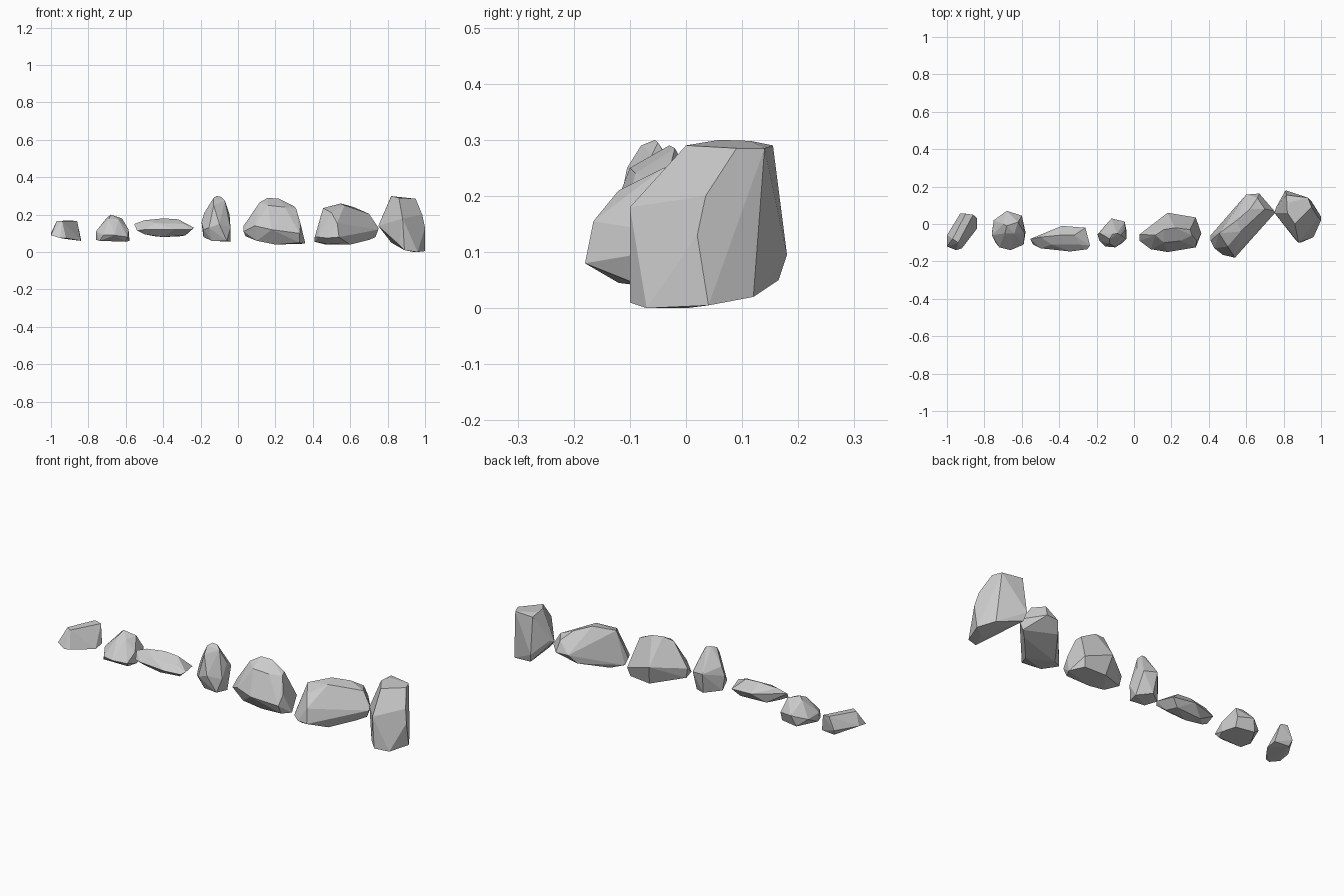
import bpy, bmesh, math


def rock(name, crown, belt, foot):
    """Chiselled stone: convex skin over three loose outlines, near-flat facets merged."""
    bm = bmesh.new()
    for p in crown + belt + foot:
        bm.verts.new(p)
    hull = bmesh.ops.convex_hull(bm, input=bm.verts[:])
    junk = {g for g in hull["geom_interior"] + hull["geom_unused"]
            if isinstance(g, bmesh.types.BMVert)}
    bmesh.ops.delete(bm, geom=list(junk), context='VERTS')
    bmesh.ops.dissolve_limit(bm, angle_limit=math.radians(8),
                             verts=bm.verts[:], edges=bm.edges[:])
    bmesh.ops.recalc_face_normals(bm, faces=bm.faces[:])
    mesh = bpy.data.meshes.new(name)
    bm.to_mesh(mesh)
    bm.free()
    bpy.context.collection.objects.link(bpy.data.objects.new(name, mesh))


# small slanted stone at the left end
rock("end_pebble",
     [(-.97, -.08, .165), (-.94, -.10, .165), (-.90, .055, .17), (-.86, .05, .165)],
     [(-1.0, -.06, .10), (-1.0, -.12, .09), (-.93, .055, .10)],
     [(-.95, -.14, .075), (-.92, -.13, .075), (-.84, .03, .07), (-.84, -.025, .06),
      (-.92, .04, .07)])

# small rounded stone
rock("round_pebble",
     [(-.70, 0, .185), (-.68, -.01, .2), (-.62, .01, .18), (-.69, -.05, .18), (-.64, -.05, .175)],
     [(-.76, -.06, .11), (-.75, .02, .10), (-.68, .07, .12), (-.60, .045, .11),
      (-.585, -.05, .12), (-.59, -.11, .08), (-.66, -.14, .09), (-.72, -.125, .09)],
     [(-.76, -.05, .065), (-.74, -.10, .06), (-.60, -.09, .055), (-.58, -.045, .06),
      (-.60, .03, .06), (-.70, .05, .06)])

# thin flat stone
rock("flat_stone",
     [(-.50, -.07, .17), (-.40, -.06, .18), (-.32, -.06, .175), (-.44, -.11, .155),
      (-.29, -.11, .15)],
     [(-.555, -.08, .15), (-.54, -.11, .115), (-.50, -.13, .12), (-.34, -.147, .12),
      (-.25, -.135, .12), (-.235, -.115, .13), (-.26, -.02, .12), (-.385, -.01, .13)],
     [(-.50, -.10, .095), (-.40, -.10, .08), (-.28, -.10, .09), (-.30, -.04, .085),
      (-.45, -.05, .085)])

# upright narrow stone
rock("upright_stone",
     [(-.13, -.08, .29), (-.115, -.055, .30), (-.09, -.05, .295), (-.07, -.06, .275),
      (-.13, -.105, .25)],
     [(-.195, -.055, .16), (-.185, -.09, .12), (-.18, -.05, .21), (-.12, .03, .18),
      (-.05, .013, .17), (-.045, -.03, .20), (-.155, -.12, .13), (-.10, -.125, .15),
      (-.04, -.08, .13)],
     [(-.185, -.05, .08), (-.14, -.09, .06), (-.04, -.035, .055), (-.06, -.10, .06),
      (-.11, .01, .07)])

# broad peaked boulder
rock("peaked_boulder",
     [(.115, -.06, .265), (.16, -.03, .29), (.22, -.02, .285), (.16, -.10, .25),
      (.25, -.09, .24), (.30, -.03, .245), (.31, -.06, .235)],
     [(.03, -.055, .14), (.03, -.09, .11), (.09, -.135, .14), (.18, -.15, .12),
      (.33, -.125, .10), (.335, -.09, .15), (.18, .06, .15), (.33, .035, .10)],
     [(.04, -.06, .085), (.10, -.10, .06), (.36, -.05, .045), (.33, -.10, .05),
      (.20, -.09, .04), (.20, .03, .045), (.32, .02, .05)])

# long diagonal boulder
rock("long_boulder",
     [(.455, -.05, .235), (.50, -.12, .21), (.55, .02, .26), (.57, -.04, .25),
      (.62, .08, .24), (.66, .14, .20), (.70, .08, .205)],
     [(.41, -.09, .08), (.43, -.13, .08), (.475, -.165, .075), (.54, -.18, .08),
      (.53, -.165, .155), (.59, -.125, .10), (.60, .157, .14), (.67, .163, .14),
      (.75, .07, .13), (.75, .055, .12)],
     [(.41, -.06, .055), (.47, -.12, .045), (.60, -.08, .04), (.47, -.02, .04),
      (.57, .12, .09), (.70, .03, .065), (.735, .06, .08)])

# tall boulder at the right end
rock("tall_boulder",
     [(.82, .06, .30), (.83, .115, .298), (.815, .155, .29), (.95, .09, .285),
      (.93, .14, .285), (.86, 0, .29)],
     [(.985, .035, .20), (1.0, .02, .13), (.88, -.10, .18), (.81, .18, .095),
      (.75, .06, .14), (.76, .09, .15)],
     [(1.0, .04, .005), (.89, -.10, .01), (.96, -.07, 0), (.82, .165, .05),
      (.95, .12, .02), (.86, -.08, .04), (.835, .05, .06), (.94, 0, 0)])
